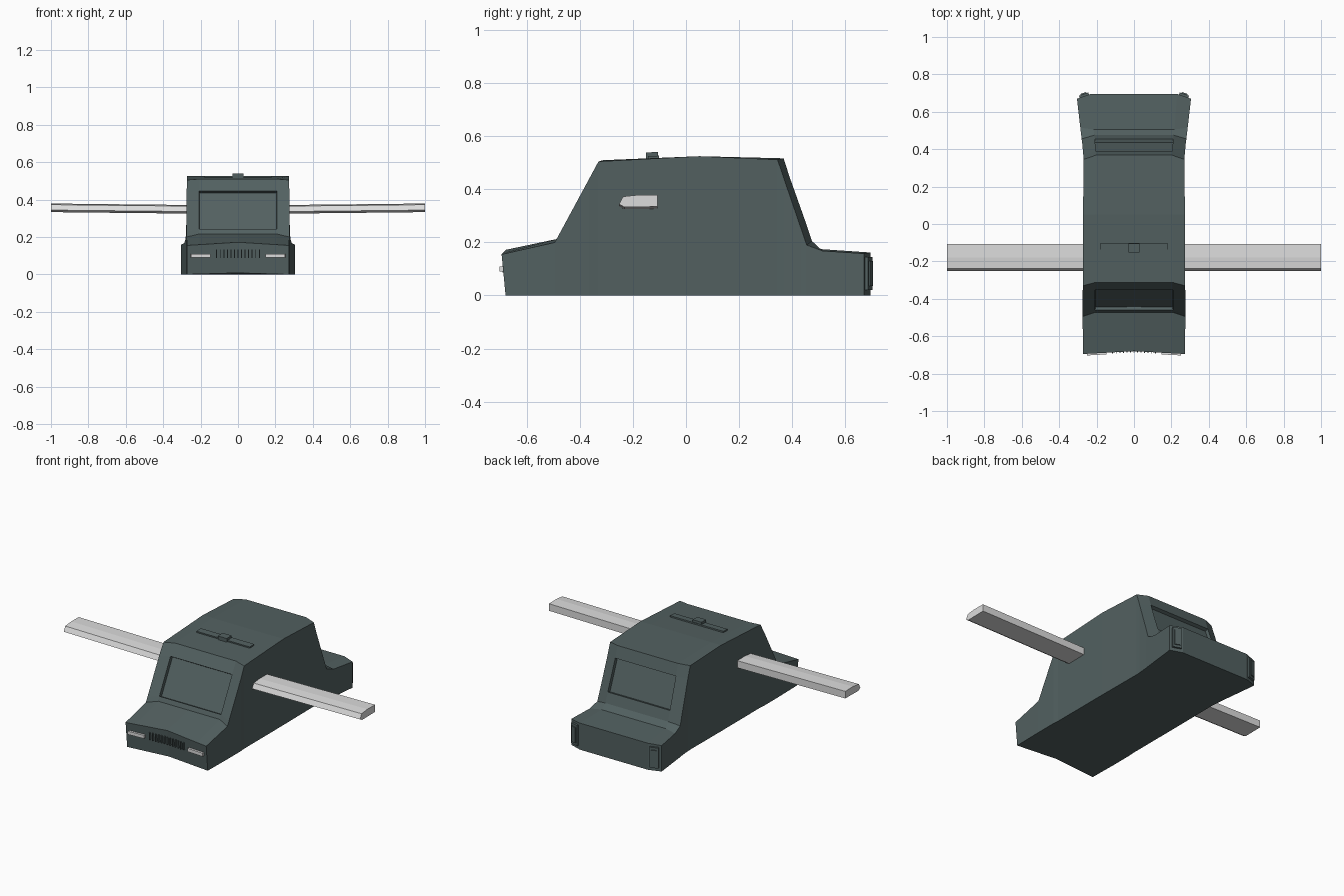
import bpy, bmesh, math
from mathutils import Matrix, Vector

if "Cube" in bpy.data.objects:
    bpy.data.objects.remove(bpy.data.objects["Cube"])


def material(name, rgb):
    m = bpy.data.materials.new(name)
    m.diffuse_color = (*rgb, 1)
    m.use_nodes = True
    m.node_tree.nodes["Principled BSDF"].inputs["Base Color"].default_value = m.diffuse_color
    return m


TEAL = material("dark teal grey", (0.085, 0.118, 0.118))
PALE = material("pale grey", (0.72, 0.72, 0.72))


def finish(bm, name, mat):
    bmesh.ops.recalc_face_normals(bm, faces=bm.faces[:])
    me = bpy.data.meshes.new(name)
    bm.to_mesh(me)
    bm.free()
    me.materials.append(mat)
    ob = bpy.data.objects.new(name, me)
    bpy.context.collection.objects.link(ob)
    return ob


def box(name, centre, size, mat=TEAL, rz=0.0, rx=0.0):
    bm = bmesh.new()
    mx = (Matrix.Translation(centre) @ Matrix.Rotation(rz, 4, 'Z')
          @ Matrix.Rotation(rx, 4, 'X') @ Matrix.Diagonal((*size, 1)))
    bmesh.ops.create_cube(bm, size=1, matrix=mx)
    return finish(bm, name, mat)


# Body: rows of (side y, side z, middle y, middle z, half width, middle share at pillars)
rows = [
    (-.680, .000, -.665, .008, .272, .24),   # front lower edge
    (-.695, .155, -.680, .172, .272, .24),   # bonnet front
    (-.495, .200, -.472, .216, .275, 1),     # cowl
    (-.480, .227, -.461, .242, .275, 1),     # windscreen bottom
    (-.366, .438, -.354, .445, .275, 1),     # windscreen top
    (-.330, .505, -.312, .510, .272, 1),     # roof front
    (.050, .525, .050, .525, .272, 1),
    (.345, .512, .368, .517, .270, 1),       # roof rear
    (.369, .441, .390, .448, .271, 1),       # rear window top
    (.433, .254, .455, .265, .277, 1),       # rear window bottom
    (.455, .190, .475, .205, .280, 1),
    (.515, .168, .505, .175, .287, 1),       # deck
    (.670, .158, .695, .162, .305, 1),
    (.670, .000, .695, .000, .305, 1),       # rear lower edge
]
bm = bmesh.new()
grid = []
for ys, zs, ym, zm, w, share in rows:
    line = []
    for c, f in ((-1, 0), (-.755, share), (0, 1), (.755, share), (1, 0)):
        line.append(bm.verts.new((c * w, ys + (ym - ys) * f, zs + (zm - zs) * f)))
    grid.append(line)
shell = [[bm.faces.new((a[i], a[i + 1], b[i + 1], b[i])) for i in range(4)]
         for a, b in zip(grid, grid[1:])]
# Sides drop from each row to the ground, then the floor closes the shell
low = [(grid[0][0], grid[0][4])]
for r, line in zip(rows[2:-2], grid[2:-2]):
    low.append(tuple(bm.verts.new((s * r[4], r[0], 0)) for s in (-1, 1)))
low.append((grid[-1][0], grid[-1][4]))
for k, c in ((0, 0), (1, 4)):
    bm.faces.new((grid[0][c], grid[1][c], grid[2][c], low[1][k]))
    for i in range(1, len(low) - 2):
        bm.faces.new((low[i][k], grid[i + 1][c], grid[i + 2][c], low[i + 1][k]))
    bm.faces.new((low[-2][k], grid[-3][c], grid[-2][c], low[-1][k]))
bm.faces.new(grid[0] + [low[1][1], low[1][0]])
for a, b in zip(low[1:-2], low[2:-1]):
    bm.faces.new((a[0], a[1], b[1], b[0]))
bm.faces.new(grid[-1] + [low[-2][1], low[-2][0]])
bmesh.ops.recalc_face_normals(bm, faces=bm.faces[:])
# Recessed windscreen and rear window
for strip in (3, 8):
    bmesh.ops.inset_region(bm, faces=shell[strip][1:3], thickness=.002, depth=-.02)
finish(bm, "body", TEAL)

# Wings: one section extruded outwards with slight upward tilt
section = [(-.252, .336), (-.237, .365), (-.180, .371), (-.107, .370),
           (-.107, .327), (-.232, .325)]
for side, label in ((-1, "left"), (1, "right")):
    bm = bmesh.new()
    ends = [[bm.verts.new((side * x, y, z + dz)) for y, z in section]
            for x, dz in ((.25, 0), (1.0, .008))]
    bm.faces.new(ends[0])
    bm.faces.new(ends[1])
    n = len(section)
    for i in range(n):
        j = (i + 1) % n
        bm.faces.new((ends[0][i], ends[0][j], ends[1][j], ends[1][i]))
    finish(bm, label + "_wing", PALE)

    # Headlamp and tail lamp
    box(label + "_headlamp", (side * .20, -.692, .10), (.105, .016, .02), PALE, rz=-side * .055)
    tilt = -side * math.atan2(.025, .073)
    box(label + "_tail_lamp_frame", (side * .266, .684, .083), (.052, .022, .125), rz=tilt)
    box(label + "_tail_lamp", (side * .267, .688, .083), (.032, .026, .095), rz=tilt)

# Grille slats
for i in range(13):
    x = (i - 6) * .019
    box("grille_slat", (x, -.676 - abs(x) * .055, .11), (.005, .02, .045))

# Roof bar with centre mount
box("roof_bar", (0, -.122, .518), (.36, .042, .016), rx=.05)
box("roof_mount", (0, -.128, .527), (.06, .046, .026), rx=.03)
